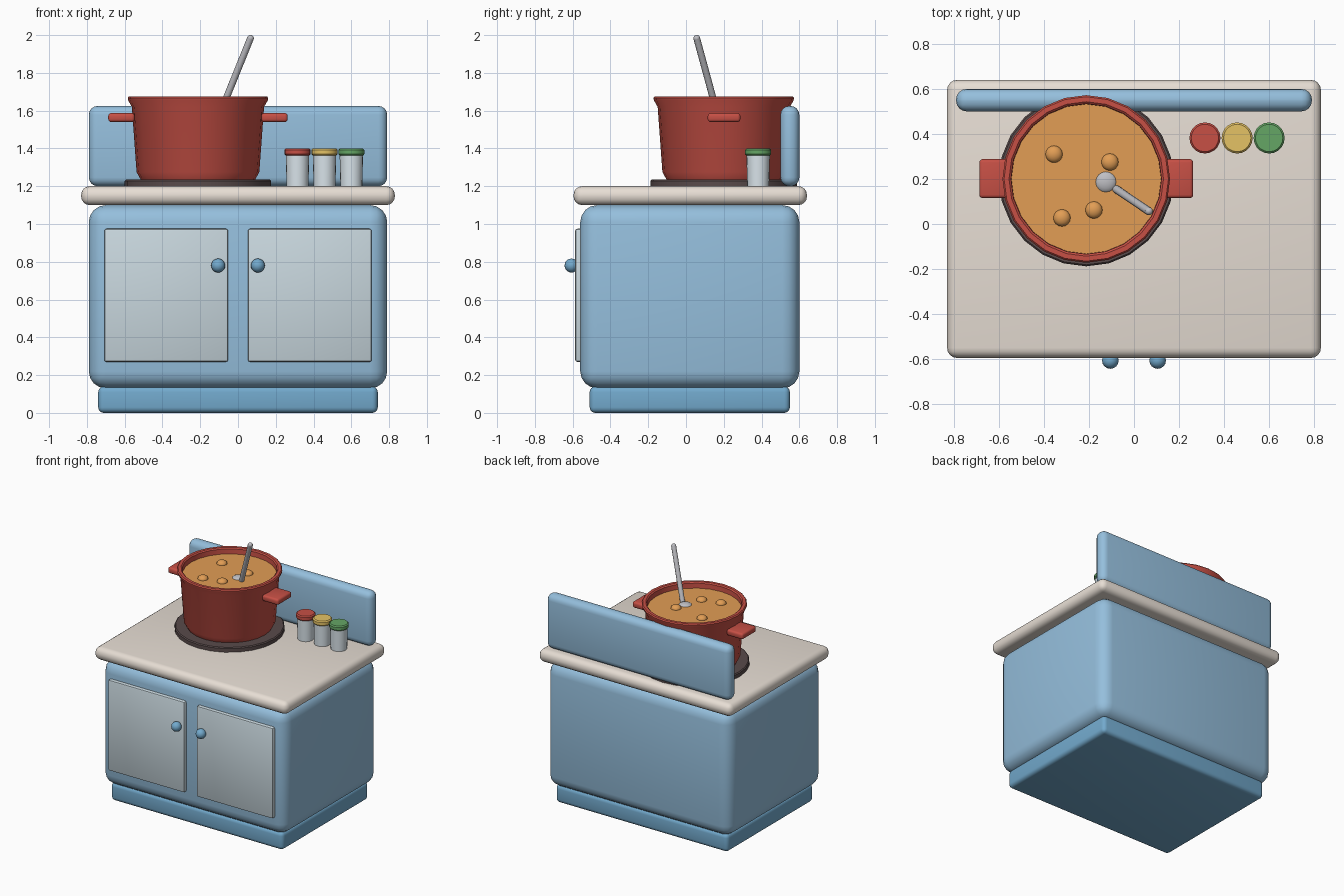
import bpy, bmesh, math
from mathutils import Vector

if "Cube" in bpy.data.objects:
    bpy.data.objects.remove(bpy.data.objects["Cube"])


def material(name, r, g, b):
    m = bpy.data.materials.new(name)
    m.diffuse_color = (r, g, b, 1)
    m.use_nodes = True
    m.node_tree.nodes["Principled BSDF"].inputs["Base Color"].default_value = m.diffuse_color
    return m


BLUE = material("blue", 0.30, 0.52, 0.72)
DEEP = material("deep_blue", 0.17, 0.40, 0.61)
PALE = material("pale_blue", 0.58, 0.68, 0.73)
CREAM = material("cream", 0.80, 0.73, 0.66)
RED = material("red", 0.57, 0.08, 0.06)
YELLOW = material("yellow", 0.78, 0.54, 0.13)
GREEN = material("green", 0.13, 0.38, 0.13)
SOUP = material("soup", 0.76, 0.34, 0.09)
DARK = material("dark", 0.10, 0.07, 0.07)
STEEL = material("steel", 0.52, 0.52, 0.55)
GLASS = material("glass", 0.70, 0.78, 0.83)


def finish(bm, name, mat, angle=40):
    bmesh.ops.recalc_face_normals(bm, faces=bm.faces)
    me = bpy.data.meshes.new(name)
    bm.to_mesh(me)
    bm.free()
    ob = bpy.data.objects.new(name, me)
    bpy.context.collection.objects.link(ob)
    me.materials.append(mat)
    bpy.ops.object.select_all(action='DESELECT')
    bpy.context.view_layer.objects.active = ob
    ob.select_set(True)
    bpy.ops.object.shade_smooth_by_angle(angle=math.radians(angle))
    return ob


def box(name, lo, hi, bevel, mat, segments=4):
    lo, hi = Vector(lo), Vector(hi)
    bm = bmesh.new()
    bmesh.ops.create_cube(bm, size=1)
    bmesh.ops.scale(bm, vec=hi - lo, verts=bm.verts)
    bmesh.ops.translate(bm, vec=(lo + hi) / 2, verts=bm.verts)
    bmesh.ops.bevel(bm, geom=bm.edges[:], offset=bevel, segments=segments,
                    profile=0.5, affect='EDGES')
    return finish(bm, name, mat)


def lathe(name, profile, centre, mat, sides=24, angle=40):
    """Revolve (radius, z) points around a vertical axis and cap open ends."""
    bm = bmesh.new()
    rings = []
    for r, z in profile:
        rings.append([bm.verts.new((centre[0] + r * math.cos(2 * math.pi * i / sides),
                                    centre[1] + r * math.sin(2 * math.pi * i / sides), z))
                      for i in range(sides)])
    for a, b in zip(rings, rings[1:]):
        for i in range(sides):
            j = (i + 1) % sides
            bm.faces.new((a[i], a[j], b[j], b[i]))
    bm.faces.new(rings[0])
    bm.faces.new(rings[-1])
    return finish(bm, name, mat, angle)


def ball(name, centre, radius, mat, squash=1.0):
    bm = bmesh.new()
    bmesh.ops.create_uvsphere(bm, u_segments=16, v_segments=10, radius=radius)
    bmesh.ops.scale(bm, vec=(1, 1, squash), verts=bm.verts)
    bmesh.ops.translate(bm, vec=centre, verts=bm.verts)
    return finish(bm, name, mat)


# Cabinet, plinth, worktop and splashback
box("plinth", (-0.74, -0.51, 0), (0.74, 0.55, 0.14), 0.03, DEEP)
box("cabinet", (-0.79, -0.56, 0.13), (0.79, 0.60, 1.10), 0.09, BLUE)
box("worktop", (-0.83, -0.595, 1.10), (0.83, 0.64, 1.20), 0.045, CREAM)
box("splashback", (-0.79, 0.50, 1.20), (0.79, 0.60, 1.625), 0.047, BLUE)

# Doors and knobs
for side, s in (("left", -1), ("right", 1)):
    x0, x1 = sorted((s * 0.052, s * 0.708))
    box(side + "_door", (x0, -0.587, 0.27), (x1, -0.54, 0.975), 0.012, PALE, 2)
    ball(side + "_knob", (s * 0.105, -0.606, 0.78), 0.037, DEEP)

# Burner and pot
POT = (-0.212, 0.20)
lathe("burner", [(0.388, 1.195), (0.388, 1.228), (0.381, 1.235)], POT, DARK)
lathe("pot", [(0.300, 1.230), (0.325, 1.275), (0.350, 1.620), (0.370, 1.655),
              (0.372, 1.668), (0.365, 1.676), (0.343, 1.676), (0.334, 1.668),
              (0.332, 1.62), (0.300, 1.29)], POT, RED)
for side, s in (("left", -1), ("right", 1)):
    x0, x1 = sorted((POT[0] + s * 0.335, POT[0] + s * 0.475))
    box(side + "_pot_handle", (x0, 0.115, 1.54), (x1, 0.288, 1.587), 0.015, RED, 3)

# Soup with floating lumps
lathe("soup", [(0.325, 1.58), (0.335, 1.63)], POT, SOUP)
for i, (x, y) in enumerate([(-0.355, 0.31), (-0.107, 0.275), (-0.178, 0.062), (-0.32, 0.027)]):
    ball(f"soup_lump_{i + 1}", (x, y, 1.63), 0.038, SOUP, 0.7)

# Spoon: bowl just breaking the surface and a slanted round handle
ball("spoon_bowl", (-0.125, 0.187, 1.62), 0.05, STEEL, 0.5)
start, end = Vector((-0.105, 0.172, 1.56)), Vector((0.066, 0.057, 1.983))
bm = bmesh.new()
axis = end - start
bmesh.ops.create_cone(bm, cap_ends=True, segments=12, radius1=0.018, radius2=0.018,
                      depth=axis.length)
bmesh.ops.rotate(bm, cent=(0, 0, 0), verts=bm.verts,
                 matrix=axis.to_track_quat('Z', 'Y').to_matrix())
bmesh.ops.translate(bm, vec=(start + end) / 2, verts=bm.verts)
finish(bm, "spoon_handle", STEEL)
ball("spoon_handle_tip", end, 0.018, STEEL)

# Spice jars with coloured lids
for n, (x, mat) in enumerate(((0.315, RED), (0.458, YELLOW), (0.60, GREEN))):
    lathe(f"jar_{n + 1}", [(0.058, 1.195), (0.062, 1.37)], (x, 0.382), GLASS, 20)
    lathe(f"jar_lid_{n + 1}", [(0.063, 1.363), (0.069, 1.370), (0.069, 1.392), (0.061, 1.40)],
          (x, 0.382), mat, 20)
